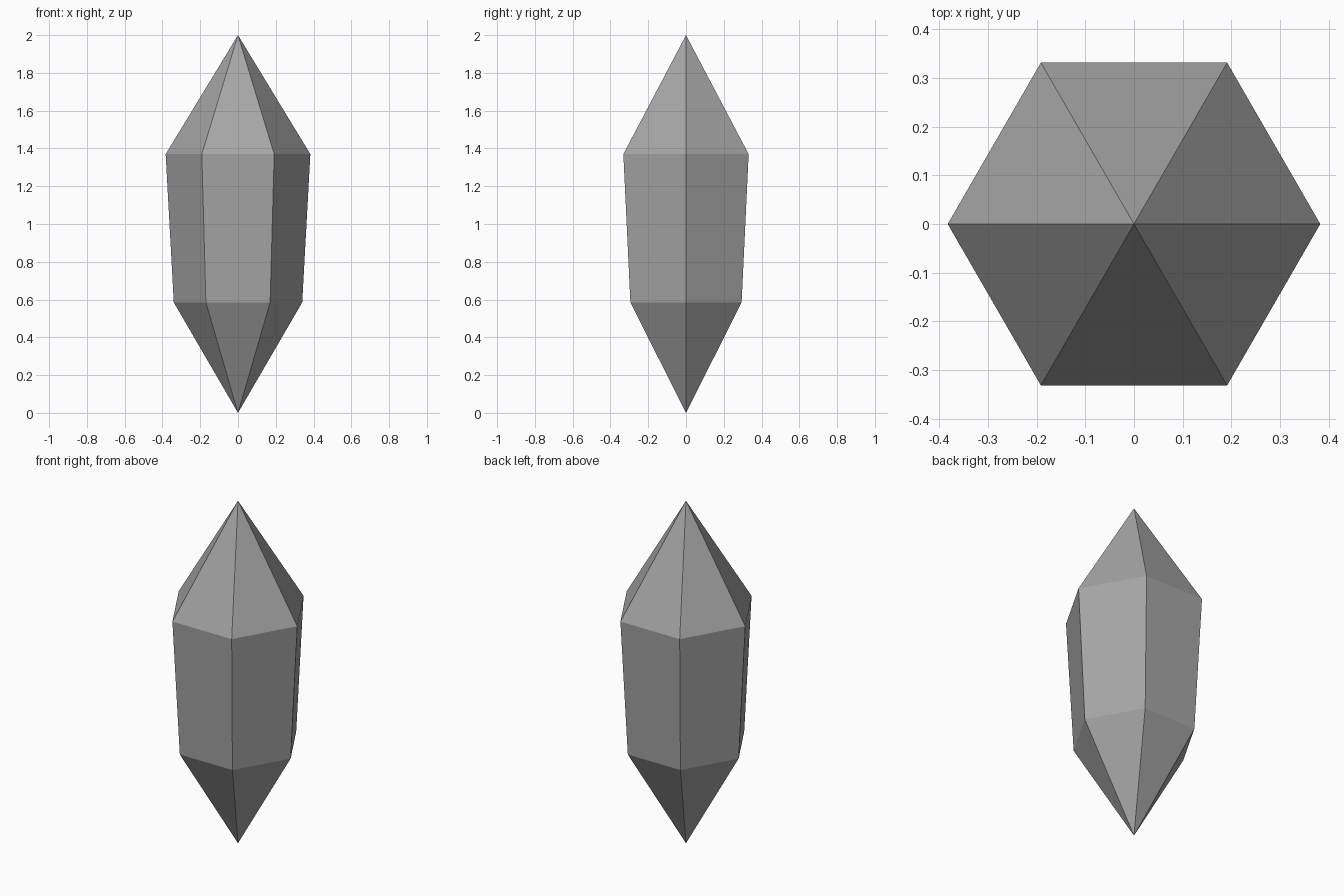
import bpy
import bmesh
from math import cos, sin, tau

if "Cube" in bpy.data.objects:
    bpy.data.objects.remove(bpy.data.objects["Cube"], do_unlink=True)

# Plain grey stone
stone = bpy.data.materials.new("grey_stone")
stone.use_nodes = True
GREY = (0.38, 0.38, 0.38, 1)
stone.diffuse_color = GREY
stone.node_tree.nodes["Principled BSDF"].inputs["Base Color"].default_value = GREY

SIDES = 6
bm = bmesh.new()


def ring(radius, z):
    return [bm.verts.new((radius * cos(tau * i / SIDES), radius * sin(tau * i / SIDES), z))
            for i in range(SIDES)]


# Double-pointed crystal: tapered hexagonal body between two tips
bottom_tip = bm.verts.new((0, 0, 0))
lower = ring(0.34, 0.585)
upper = ring(0.383, 1.37)
top_tip = bm.verts.new((0, 0, 2))

for i in range(SIDES):
    j = (i + 1) % SIDES
    bm.faces.new((bottom_tip, lower[j], lower[i]))
    bm.faces.new((lower[i], lower[j], upper[j], upper[i]))
    bm.faces.new((upper[i], upper[j], top_tip))

bmesh.ops.recalc_face_normals(bm, faces=bm.faces)
mesh = bpy.data.meshes.new("crystal")
bm.to_mesh(mesh)
bm.free()
mesh.materials.append(stone)
crystal = bpy.data.objects.new("crystal", mesh)
bpy.context.collection.objects.link(crystal)
